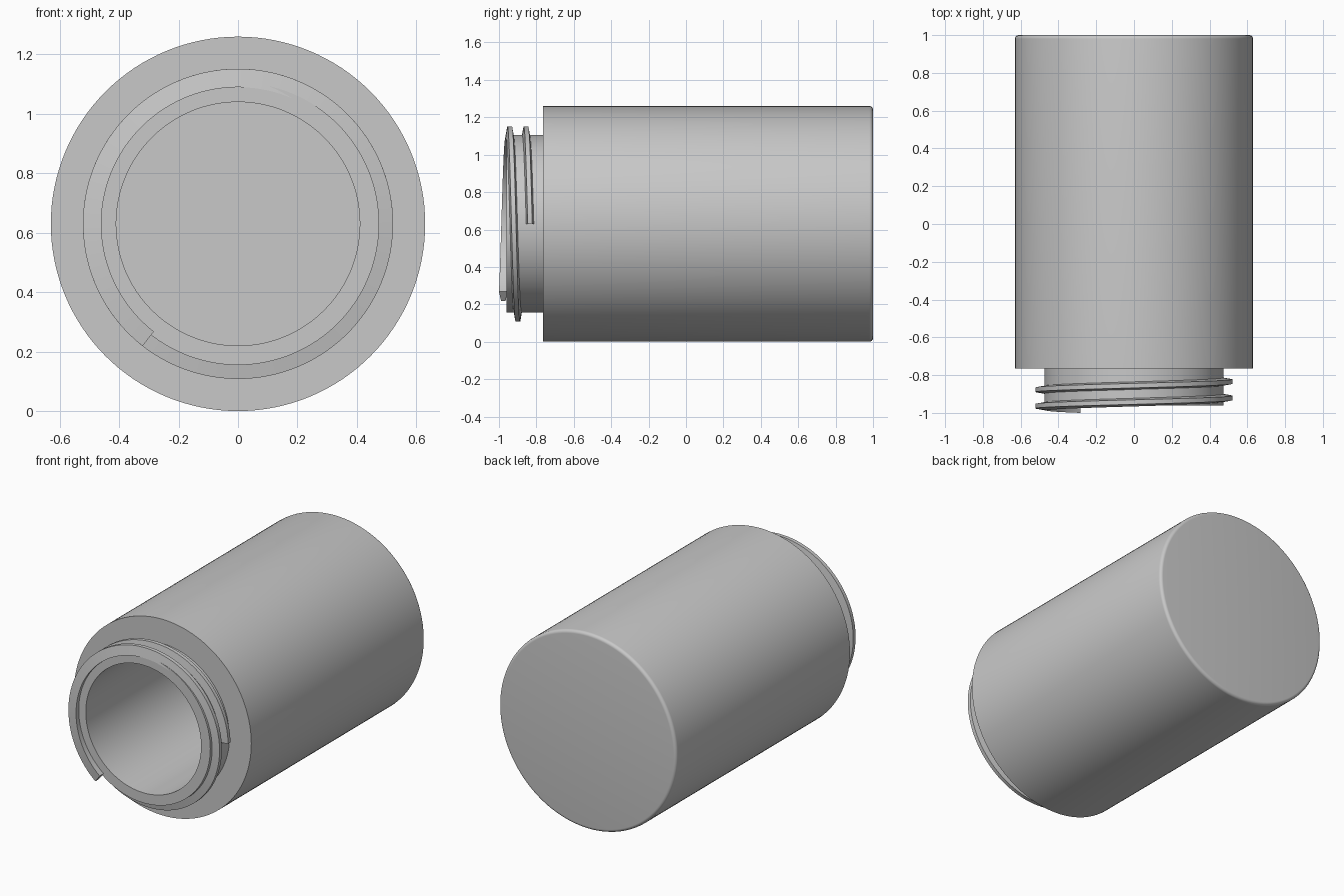
import bpy
import bmesh
from math import sin, cos, pi, radians

if "Cube" in bpy.data.objects:
    bpy.data.objects.remove(bpy.data.objects["Cube"], do_unlink=True)

AXIS_Z = 0.63
SEGMENTS = 128

grey = bpy.data.materials.new("plain grey")
grey.use_nodes = True
COLOUR = (0.58, 0.58, 0.58, 1)
grey.diffuse_color = COLOUR
grey.node_tree.nodes["Principled BSDF"].inputs["Base Color"].default_value = COLOUR


def polar(radius, y, angle):
    """Point at a radius and angle around the bottle's lengthwise axis."""
    return (radius * cos(angle), y, AXIS_Z + radius * sin(angle))


def finish(name, bm):
    bmesh.ops.recalc_face_normals(bm, faces=bm.faces)
    mesh = bpy.data.meshes.new(name)
    bm.to_mesh(mesh)
    bm.free()
    mesh.materials.append(grey)
    obj = bpy.data.objects.new(name, mesh)
    bpy.context.collection.objects.link(obj)
    bpy.ops.object.select_all(action='DESELECT')
    obj.select_set(True)
    bpy.context.view_layer.objects.active = obj
    bpy.ops.object.shade_smooth_by_angle(angle=radians(30))
    return obj


def bridge(bm, a, b, closed):
    n = len(a)
    for i in range(n if closed else n - 1):
        j = (i + 1) % n
        bm.faces.new((a[i], a[j], b[j], b[i]))


# Bottle body: bore, neck, shoulder, wall and rounded base edge
def build_bottle():
    bore, neck, body = 0.41, 0.475, 0.63
    mouth, shoulder, floor, base = -0.96, -0.765, 0.9, 1.0
    fillet, steps = 0.02, 6
    profile = [(bore, floor), (bore, mouth), (neck, mouth),
               (neck, shoulder), (body, shoulder)]
    for i in range(steps + 1):
        t = i / steps * pi / 2
        profile.append((body - fillet + fillet * cos(t),
                        base - fillet + fillet * sin(t)))
    bm = bmesh.new()
    rings = [[bm.verts.new(polar(r, y, 2 * pi * k / SEGMENTS))
              for k in range(SEGMENTS)] for r, y in profile]
    for a, b in zip(rings, rings[1:]):
        bridge(bm, a, b, True)
    bm.faces.new(rings[0])    # inner floor
    bm.faces.new(rings[-1])   # outer base
    finish("bottle_body", bm)


# Screw thread: trapezoid section swept along a helix around the neck
def build_thread():
    root, crest = 0.46, 0.522
    root_half, crest_half = 0.023, 0.012
    start_angle, sweep = radians(232), radians(592)
    start_y, pitch, steps = -0.977, 0.087, 200
    section = [(root, -root_half), (crest, -crest_half),
               (crest, crest_half), (root, root_half)]
    bm = bmesh.new()
    rings = []
    for k in range(steps + 1):
        turn = sweep * k / steps
        y = start_y + pitch * turn / (2 * pi)
        rings.append([bm.verts.new(polar(r, y + dy, start_angle - turn))
                      for r, dy in section])
    for a, b in zip(rings, rings[1:]):
        bridge(bm, a, b, True)
    bm.faces.new(rings[0])
    bm.faces.new(rings[-1])
    finish("neck_thread", bm)


build_bottle()
build_thread()
